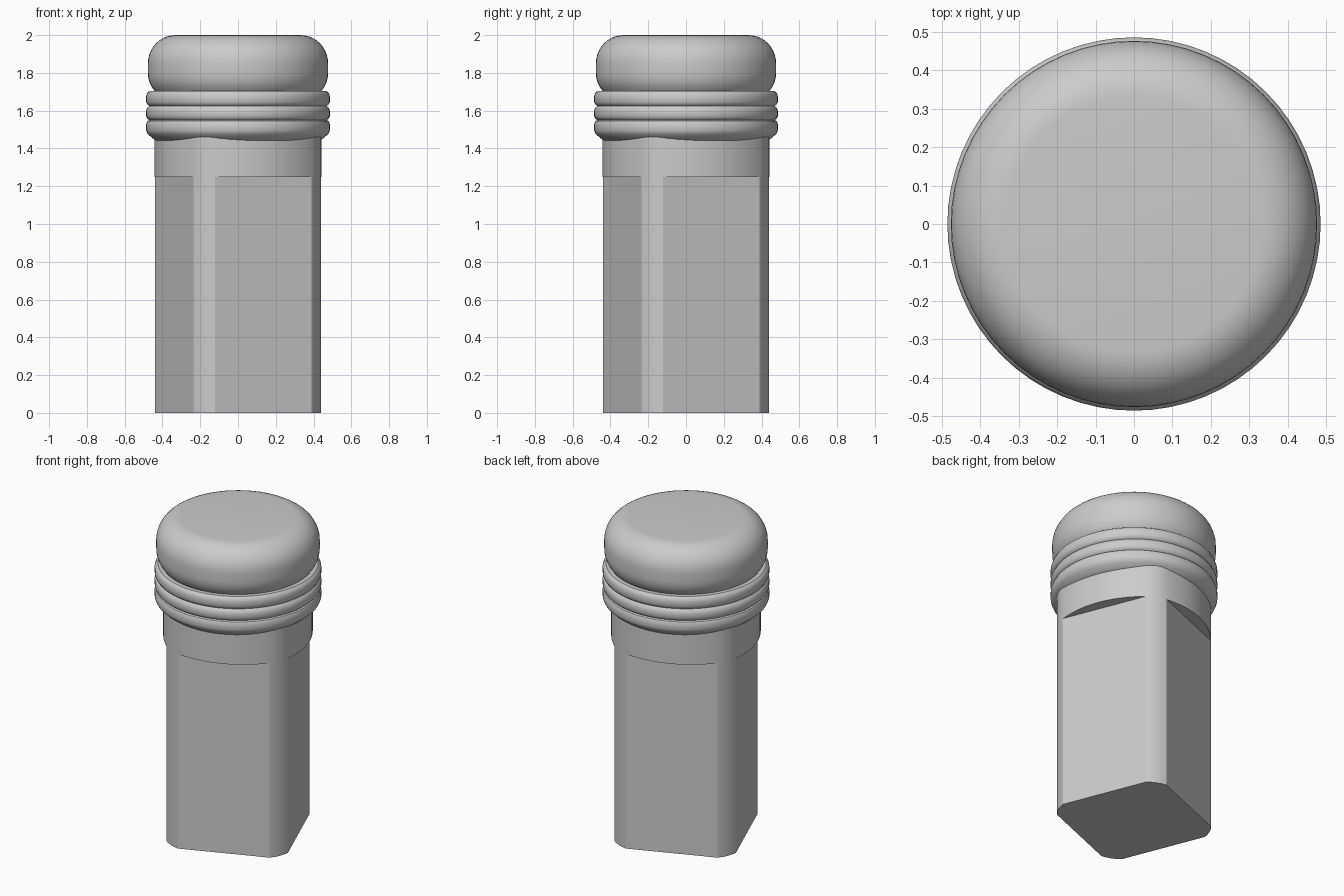
import bpy, bmesh
from math import sin, cos, pi, radians, asin, hypot

if "Cube" in bpy.data.objects:
    bpy.data.objects.remove(bpy.data.objects["Cube"])

TILT = radians(21.8)          # the square post is turned about z
HALF, FLAT = 0.363, 0.275     # face distance, half width of each flat side


def finish(name, bm, angle):
    bmesh.ops.recalc_face_normals(bm, faces=bm.faces)
    me = bpy.data.meshes.new(name)
    bm.to_mesh(me)
    bm.free()
    ob = bpy.data.objects.new(name, me)
    bpy.context.collection.objects.link(ob)
    bpy.context.view_layer.objects.active = ob
    ob.select_set(True)
    bpy.ops.object.shade_smooth_by_angle(angle=radians(angle))
    ob.select_set(False)
    return ob


def bowed(p, q, sag, n):
    """Points along an arc from p towards q, bowed outwards by sag (q left out)."""
    dx, dy = q[0] - p[0], q[1] - p[1]
    length = hypot(dx, dy)
    nx, ny = dy / length, -dx / length
    pts = []
    for i in range(n):
        t = i / n
        b = sag * 4 * t * (1 - t)
        pts.append((p[0] + dx * t + nx * b, p[1] + dy * t + ny * b))
    return pts


def outline(side_sag, side_n):
    """Four-sided outline with rounded corners."""
    quarter = bowed((HALF, -FLAT), (HALF, FLAT), side_sag, side_n)
    quarter += bowed((HALF, FLAT), (FLAT, HALF), 0.009, 4)
    pts = []
    for k in range(4):
        a = TILT + k * pi / 2
        pts += [(x * cos(a) - y * sin(a), x * sin(a) + y * cos(a)) for x, y in quarter]
    return pts


def prism(name, pts, z0, z1):
    bm = bmesh.new()
    face = bm.faces.new([bm.verts.new((x, y, z0)) for x, y in pts])
    ext = bmesh.ops.extrude_face_region(bm, geom=[face], use_keep_orig=True)
    top = [v for v in ext["geom"] if isinstance(v, bmesh.types.BMVert)]
    bmesh.ops.translate(bm, verts=top, vec=(0, 0, z1 - z0))
    return finish(name, bm, 15)


def lathe(name, profile, angle=35, n=64):
    """Revolve (radius, z) points, closing both ends with flat discs."""
    bm = bmesh.new()
    rings = [[bm.verts.new((r * cos(2 * pi * i / n), r * sin(2 * pi * i / n), z))
              for i in range(n)] for r, z in profile]
    for a, b in zip(rings, rings[1:]):
        for i in range(n):
            j = (i + 1) % n
            bm.faces.new((a[i], a[j], b[j], b[i]))
    bm.faces.new(rings[0])
    bm.faces.new(rings[-1])
    return finish(name, bm, angle)


# Square post and the collar whose sides bulge outwards
prism("post", outline(0, 1), 0, 1.25)
prism("collar", outline(0.07, 12), 1.25, 1.5)

# Three stacked rings with a rounded underside and narrow grooves
rings = [(0.415, 1.436), (0.435, 1.442), (0.452, 1.454), (0.466, 1.466), (0.479, 1.479), (0.486, 1.495),
         (0.486, 1.53), (0.479, 1.545), (0.470, 1.55)]
for z0, z1 in ((1.55, 1.625), (1.625, 1.704)):
    rings += [(0.479, z0 + 0.007), (0.486, z0 + 0.02), (0.486, z1 - 0.024), (0.479, z1 - 0.008)]
    if z1 < 1.7:
        rings.append((0.470, z1))
rings += [(0.468, 1.704), (0.40, 1.704)]
lathe("neck_rings", rings)

# Rounded cap with a flat top
cap = [(0.43, 1.69), (0.443, 1.706), (0.457, 1.725), (0.468, 1.748), (0.475, 1.775), (0.477, 1.80)]
cap += [(0.332 + 0.145 * cos(i * pi / 20), 1.85 + 0.15 * sin(i * pi / 20)) for i in range(11)]
lathe("cap", cap)
